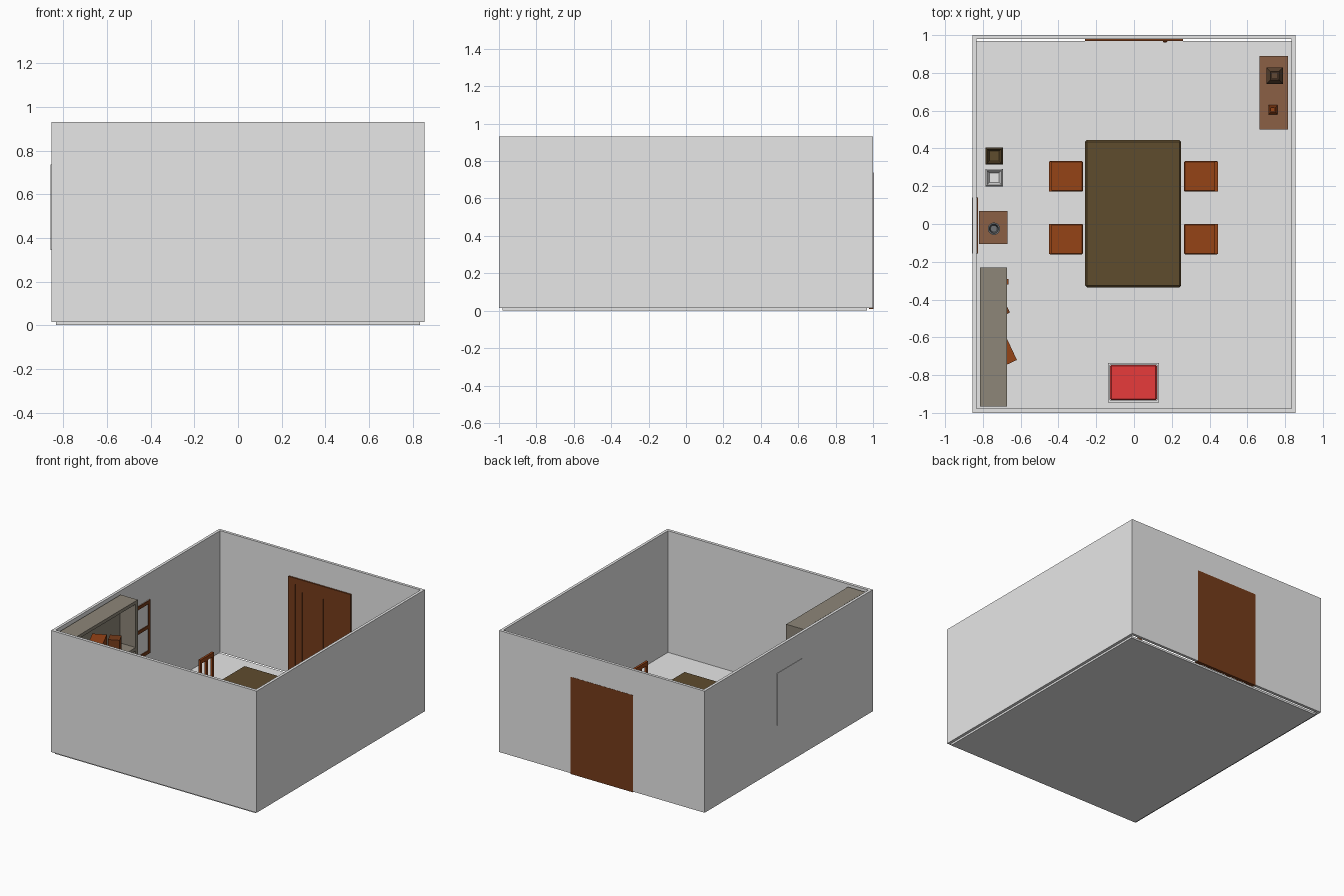
import bpy, bmesh, math
from mathutils import Matrix

if "Cube" in bpy.data.objects:
    bpy.data.objects.remove(bpy.data.objects["Cube"])


def material(name, r, g, b):
    m = bpy.data.materials.new(name)
    m.diffuse_color = (r, g, b, 1)
    m.use_nodes = True
    m.node_tree.nodes["Principled BSDF"].inputs["Base Color"].default_value = m.diffuse_color
    return m


PLASTER = material("pale plaster", .8, .8, .8)
GLASS = material("window glass", 1, 1, 1)
OLIVE = material("dark olive wood", .114, .072, .027)
ORANGE = material("orange brown wood", .30, .056, .008)
DOOR = material("deep door brown", .18, .045, .011)
SHELF = material("grey taupe wood", .27, .24, .19)
BROWN = material("medium brown wood", .26, .117, .06)
RED = material("red fabric", 1, .055, .055)
METAL = material("dark grey metal", .16, .17, .18)
DARK = material("dark brown clay", .12, .065, .035)


def finish(name, bm, mat):
    bmesh.ops.recalc_face_normals(bm, faces=bm.faces[:])
    me = bpy.data.meshes.new(name)
    bm.to_mesh(me)
    bm.free()
    me.materials.append(mat)
    ob = bpy.data.objects.new(name, me)
    bpy.context.collection.objects.link(ob)
    return ob


def boxes(name, mat, *ranges, bevel=0):
    """One object made of boxes, each given as (x0, x1, y0, y1, z0, z1)."""
    bm = bmesh.new()
    for x0, x1, y0, y1, z0, z1 in ranges:
        m = Matrix.Translation(((x0 + x1) / 2, (y0 + y1) / 2, (z0 + z1) / 2))
        bmesh.ops.create_cube(bm, size=1, matrix=m @ Matrix.Diagonal((x1 - x0, y1 - y0, z1 - z0, 1)))
    ob = finish(name, bm, mat)
    if bevel:
        mod = ob.modifiers.new("edge chamfer", 'BEVEL')
        mod.width, mod.segments = bevel, 1
    return ob


def turned(name, mat, x, y, z, profile, sides=4):
    """Revolve (half width, height) points; four sides stay axis aligned."""
    bm = bmesh.new()
    k = 1 / math.cos(math.pi / sides)
    rings = []
    for r, h in profile:
        rings.append([bm.verts.new((x + r * k * math.cos((i + .5) * math.tau / sides),
                                    y + r * k * math.sin((i + .5) * math.tau / sides), z + h))
                      for i in range(sides)])
    for a, b in zip(rings, rings[1:]):
        for i in range(sides):
            j = (i + 1) % sides
            bm.faces.new((a[i], a[j], b[j], b[i]))
    bm.faces.new(rings[0])
    bm.faces.new(rings[-1])
    return finish(name, bm, mat)


def legs(x0, x1, y0, y1, z0, z1, t):
    return [(x, x + t, y, y + t, z0, z1) for x in (x0, x1 - t) for y in (y0, y1 - t)]


F = .015   # floor surface height

# Room shell: floor slab and one hollow ring of walls
boxes("floor", PLASTER, (-.834, .834, -.982, .968, 0, F))
bm = bmesh.new()
rings = []
for x, y0, y1, z in ((.855, -1, 1, F), (.855, -1, 1, .93), (.834, -.977, .979, .93), (.834, -.977, .979, F)):
    rings.append([bm.verts.new(p) for p in ((-x, y0, z), (x, y0, z), (x, y1, z), (-x, y1, z))])
for a, b in zip(rings, rings[1:] + rings[:1]):
    for i in range(4):
        bm.faces.new((a[i], a[(i + 1) % 4], b[(i + 1) % 4], b[i]))
finish("walls", bm, PLASTER)

# Door: slab through the wall, raised frame, stiles and rails, knob
boxes("door_slab", DOOR, (-.26, .26, .978, 1.0015, .01, .74))
boxes("door_frame", DOOR, (-.26, -.205, .968, .98, F, .745), (.205, .26, .968, .98, F, .745),
      (-.205, .205, .968, .98, .70, .745))
boxes("door_stiles", DOOR, *[(x - .025, x + .025, .973, .98, F, .70) for x in (-.175, 0, .175)],
      (-.2, .2, .973, .98, F, .08), (-.2, .2, .973, .98, .65, .70))
boxes("door_knob", ORANGE, (.153, .177, .962, .975, .33, .36), bevel=.004)

# Window: glass through the left wall, inner frame with middle rail
boxes("window_glass", GLASS, (-.858, -.831, -.155, .14, .345, .735))
boxes("window_frame", DOOR, (-.836, -.825, -.155, -.13, .335, .735), (-.836, -.825, .115, .14, .335, .735),
      *[(-.836, -.825, -.13, .115, z, z + .025) for z in (.335, .525, .71)])

# Dining table
boxes("table_top", OLIVE, (-.26, .25, -.335, .445, .245, .275), bevel=.01)
boxes("table_legs", OLIVE, *legs(-.235, .225, -.31, .42, F, .246, .04))
boxes("table_apron", OLIVE, (-.22, .21, -.295, -.28, .21, .246), (-.22, .21, .39, .405, .21, .246),
      (-.22, -.205, -.28, .39, .21, .246), (.195, .21, -.28, .39, .21, .246))


# Four chairs facing the table
def chair(name, side, yc):
    def place(parts):
        return [(*sorted((side * a - .003, side * b - .003)), yc + c, yc + d, e, f)
                for a, b, c, d, e, f in parts]
    boxes(name + "_seat", ORANGE, *place([(.267, .447, -.081, .081, .165, .185)]), bevel=.006)
    boxes(name + "_legs", ORANGE, *place(legs(.275, .445, -.078, .078, F, .167, .02)))
    boxes(name + "_back", ORANGE, *place(
        [(.43, .447, y - .009, y + .009, .18, .35) for y in (-.071, 0, .071)] +
        [(.43, .447, -.08, .08, .34, .37)]))


for side, word in ((-1, "left"), (1, "right")):
    for yc, row in ((-.08, "front"), (.252, "rear")):
        chair(f"{word}_{row}_chair", side, yc)

# Tall bookcase on the left
X0, X1, Y0, Y1 = -.815, -.673, -.965, -.23
boxes("bookcase", SHELF, (X0, X1, Y0, Y0 + .025, F, .89), (X0, X1, Y1 - .025, Y1, F, .89),
      (X0, X0 + .012, Y0 + .025, Y1 - .025, F, .89), (X0, X1, Y0, Y1, .89, .915),
      *[(X0 + .012, X1, Y0 + .025, Y1 - .025, z, z + .025) for z in (F, .28, .54)])


# Loose books and boxes on the shelves
def turned_box(name, mat, x, y, z, sx, sy, sz, deg):
    ob = boxes(name, mat, (-sx / 2, sx / 2, -sy / 2, sy / 2, 0, sz))
    ob.location = (x, y, z)
    ob.rotation_euler.z = math.radians(deg)


turned_box("large_book", ORANGE, -.697, -.673, .565, .1, .15, .22, 25)
turned_box("dark_box", DOOR, -.71, -.45, .565, .08, .08, .14, 25)
turned_box("small_box", ORANGE, -.70, -.305, .305, .07, .03, .15, 0)
for i, y in enumerate((-.90, -.865, -.82, -.60, -.56)):
    boxes("low_book", (ORANGE, DOOR)[i % 2], (-.79, -.69, y, y + .03, .305, .45 + .02 * (i % 3)))


# Two side tables
def side_table(name, x0, x1, y0, y1, h):
    boxes(name + "_top", BROWN, (x0, x1, y0, y1, h - .02, h))
    boxes(name + "_legs", BROWN, *legs(x0 + .006, x1 - .006, y0 + .006, y1 - .006, F, h - .02, .02))
    boxes(name + "_apron", BROWN, (x0 + .012, x1 - .012, y0 + .012, y1 - .012, h - .06, h - .02))


side_table("window_table", -.82, -.67, -.105, .07, .27)
side_table("corner_table", .665, .815, .5, .89, .27)
turned("metal_cup", METAL, -.742, -.025, .27,
       ((.022, 0), (.032, .05), (.024, .05), (.018, .01)), 16)

# Square lamp pot and small pot on the corner table
turned("square_pot", DARK, .745, .785, .27,
       ((.03, 0), (.043, .03), (.043, .06), (.022, .10), (.022, .12), (.016, .12), (.016, .08)))
turned("small_pot", ORANGE, .735, .605, .27, ((.016, 0), (.024, .03), (.014, .05), (.010, .05), (.010, .03)))

# Two square pet bowls
for name, mat, y in (("food_bowl", OLIVE, .36), ("water_bowl", PLASTER, .245)):
    turned(name, mat, -.74, y, F, ((.046, 0), (.046, .045), (.038, .055), (.026, .025)))

# Pet bed with red cushion
boxes("bed_rim", PLASTER, (-.138, -.126, -.945, -.735, F, .07), (.121, .133, -.945, -.735, F, .07),
      (-.126, .121, -.945, -.933, F, .07), (-.126, .121, -.747, -.735, F, .07))
boxes("bed_cushion", RED, (-.126, .121, -.933, -.747, F, .055), bevel=.006)
